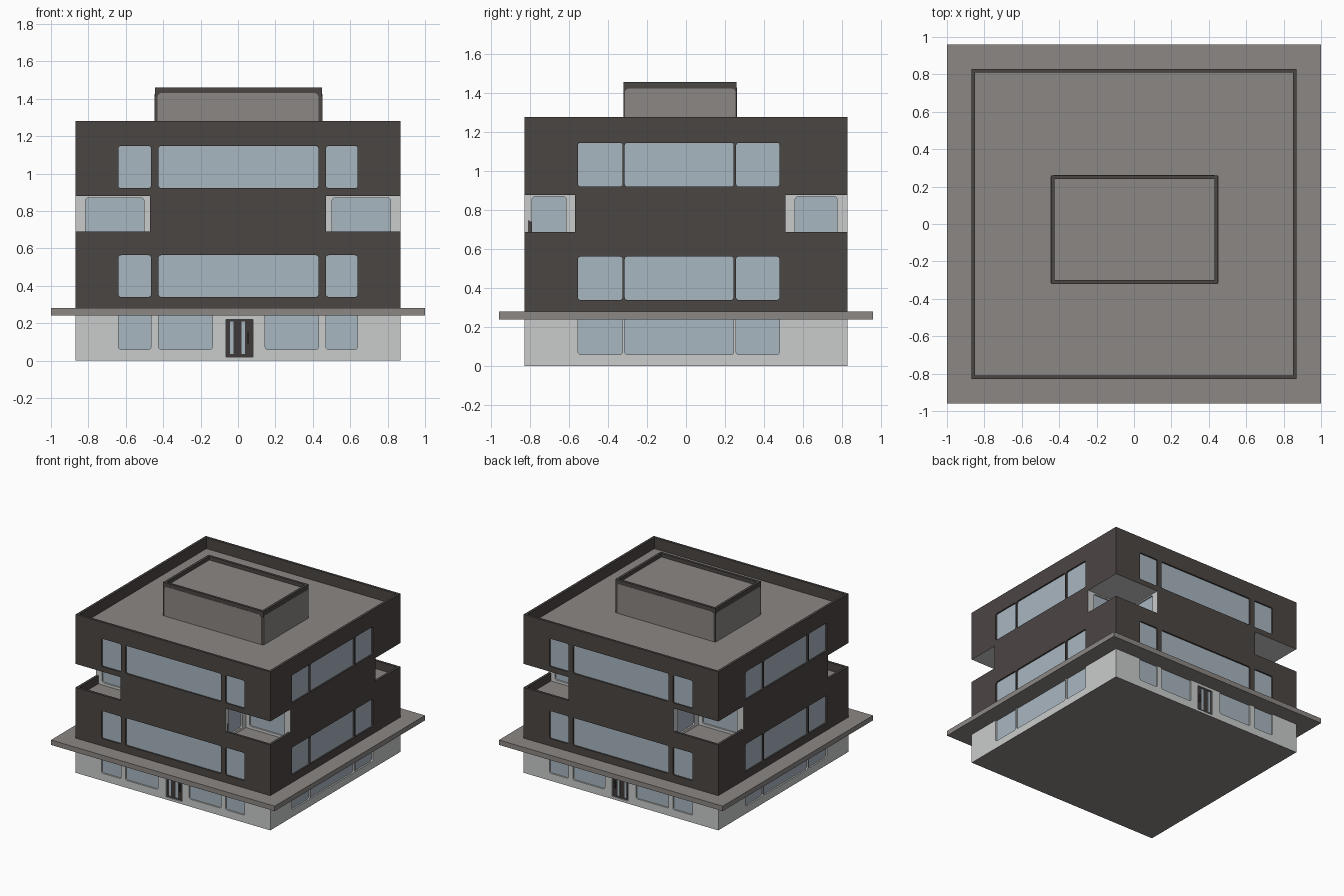
import bpy, bmesh, math

if "Cube" in bpy.data.objects:
    bpy.data.objects.remove(bpy.data.objects["Cube"])


def material(name, hexcol):
    lin = []
    for i in (0, 2, 4):
        c = int(hexcol[i:i + 2], 16) / 255
        lin.append(c / 12.92 if c <= 0.04045 else ((c + 0.055) / 1.055) ** 2.4)
    m = bpy.data.materials.new(name)
    m.diffuse_color = (*lin, 1)
    m.use_nodes = True
    m.node_tree.nodes["Principled BSDF"].inputs["Base Color"].default_value = m.diffuse_color
    return m


DARK = material("dark_cladding", "4B4644")
GREY = material("roof_grey", "8C8785")
LIGHT = material("light_render", "CACCCB")
GLASS = material("window_glass", "A9B7C0")
DOOR = material("door_dark", "3E3A39")

HX, HY = 0.87, 0.83          # half sizes of the building
NX, NY0, NY1 = 0.47, -0.57, 0.51   # balcony wall planes
RECESS = 0.015


def prism(bm, axis, u0, u1, z0, z1, d0, d1, r=0.0):
    """Rounded rectangle in (u, z), extruded along axis from d0 to d1."""
    pts = []
    if r:
        for cx, cz, a0 in ((u1 - r, z1 - r, 0), (u0 + r, z1 - r, 90),
                           (u0 + r, z0 + r, 180), (u1 - r, z0 + r, 270)):
            for k in range(4):
                a = math.radians(a0 + 30 * k)
                pts.append((cx + r * math.cos(a), cz + r * math.sin(a)))
    else:
        pts = [(u1, z1), (u0, z1), (u0, z0), (u1, z0)]
    rings = []
    for d in (d0, d1):
        rings.append([bm.verts.new((u, d, z) if axis == 'y' else (d, u, z)) for u, z in pts])
    n = len(pts)
    faces = [bm.faces.new(rings[0]), bm.faces.new(rings[1][::-1])]
    for i in range(n):
        j = (i + 1) % n
        faces.append(bm.faces.new((rings[0][j], rings[0][i], rings[1][i], rings[1][j])))
    bmesh.ops.recalc_face_normals(bm, faces=faces)


def finish(bm, name, *mats):
    me = bpy.data.meshes.new(name)
    bm.to_mesh(me)
    bm.free()
    for m in mats:
        me.materials.append(m)
    ob = bpy.data.objects.new(name, me)
    bpy.context.collection.objects.link(ob)
    return ob


def box(name, x0, x1, y0, y1, z0, z1, *mats):
    bm = bmesh.new()
    prism(bm, 'y', x0, x1, z0, z1, y0, y1)
    return finish(bm, name, *mats)


def cut(ob, bm):
    """Subtract everything in bm from ob."""
    cutter = finish(bm, "cutter")
    cutter.hide_render = True
    mod = ob.modifiers.new("cut", 'BOOLEAN')
    mod.operation, mod.solver, mod.object = 'DIFFERENCE', 'EXACT', cutter
    bpy.context.view_layer.objects.active = ob
    bpy.ops.object.modifier_apply(modifier=mod.name)
    bpy.data.objects.remove(cutter)


def paint(ob, rule):
    for p in ob.data.polygons:
        p.material_index = rule(p.center, p.normal)


glass = bmesh.new()


def window(holes, axis, s, plane, u0, u1, z0, z1, with_glass=True):
    """Recess in a wall facing s along axis, with a glass plate at its back."""
    prism(holes, axis, u0, u1, z0, z1, plane - s * RECESS, plane + s * 0.02, 0.014)
    if with_glass:
        e = 0.002
        prism(glass, axis, u0 - e, u1 + e, z0 - e, z1 + e,
              plane - s * (RECESS + 0.003), plane - s * (RECESS - 0.003), 0.014)


SIDE_Y = ((-0.555, -0.325), (-0.315, 0.245), (0.257, 0.48))
FRONT_X = ((-0.64, -0.465), (-0.425, 0.43), (0.47, 0.64))
GROUND_X = ((-0.64, -0.465), (-0.425, -0.135), (0.145, 0.43), (0.47, 0.64))

# Ground floor with windows and door openings front and back
ground = box("ground_floor", -HX, HX, -HY, HY, 0, 0.26, LIGHT, GREY)
holes = bmesh.new()
for s in (-1, 1):
    for a, b in GROUND_X:
        window(holes, 'y', s, s * HY, a, b, 0.06, 0.275)
    for a, b in SIDE_Y:
        window(holes, 'x', s, s * HX, a, b, 0.06, 0.275)
    prism(holes, 'y', -0.063, 0.08, 0.02, 0.22, s * (HY - RECESS), s * (HY + 0.02))
cut(ground, holes)
paint(ground, lambda c, n: 1 if n.z < -0.5 and c.z < 0.01 else 0)

# Doors with two glass strips and a handle
for s, tag in ((-1, "front"), (1, "back")):
    bm = bmesh.new()
    prism(bm, 'y', -0.064, 0.081, 0.019, 0.221, s * (HY - 0.02), s * (HY - 0.011))
    prism(bm, 'y', 0.052, 0.06, 0.09, 0.15, s * (HY - 0.012), s * (HY - 0.002))
    finish(bm, tag + "_door", DOOR)
    for a, b in ((-0.044, -0.024), (0.018, 0.038)):
        prism(glass, 'y', a, b, 0.035, 0.21, s * (HY - 0.013), s * (HY - 0.009))

# Canopy slab
box("canopy_slab", -1, 1, -0.96, 0.96, 0.24, 0.28, GREY)

# Upper floors: corner balconies, then balcony wells and roof deck, then windows
upper = box("upper_floors", -HX, HX, -HY, HY, 0.27, 1.28, DARK, GREY, LIGHT)
notches, wells, holes = bmesh.new(), bmesh.new(), bmesh.new()
prism(wells, 'y', -HX + 0.02, HX - 0.02, 1.19, 1.4, -HY + 0.02, HY - 0.02)
for sx in (-1, 1):
    xs = sorted((sx * NX, sx * 1.0))
    xw = sorted((sx * NX, sx * (HX - 0.02)))
    xg = sorted((sx * 0.503, sx * 0.815))
    for sy, ny, yg in ((-1, NY0, (-0.79, -0.615)), (1, NY1, (0.56, 0.775))):
        prism(notches, 'y', *xs, 0.69, 0.88, ny, sy * 1.0)
        prism(wells, 'y', *xw, 0.625, 0.75, ny, sy * (HY - 0.02))
        window(holes, 'y', sy, ny, *xg, 0.645, 0.87)
        window(holes, 'x', sx, sx * NX, *yg, 0.645, 0.87)
for s in (-1, 1):
    for z0, z1 in ((0.34, 0.563), (0.922, 1.147)):
        for a, b in FRONT_X:
            window(holes, 'y', s, s * HY, a, b, z0, z1)
        for a, b in SIDE_Y:
            window(holes, 'x', s, s * HX, a, b, z0, z1)
for cutter in (notches, wells, holes):
    cut(upper, cutter)


def upper_rule(c, n):
    if n.z > 0.5 and (abs(c.z - 1.19) < 0.005 or abs(c.z - 0.625) < 0.005):
        return 1                                   # decks
    if n.z > 0.5 and abs(c.z - 0.69) < 0.005:
        return 0                                   # balcony parapet top
    if n.z < -0.5 and abs(c.z - 0.88) < 0.005:
        return 2                                   # balcony ceiling
    inside = abs(c.x) < HX - 0.03 and abs(c.y) < HY - 0.03
    return 2 if inside and 0.62 < c.z < 0.885 else 0


paint(upper, upper_rule)

# Rooftop plant room with sunken top and grey side panels
X0, X1, Y0, Y1 = -0.445, 0.45, -0.32, 0.26
room = box("roof_room", X0, X1, Y0, Y1, 1.18, 1.46, DARK, GREY)
top = bmesh.new()
prism(top, 'y', X0 + 0.02, X1 - 0.02, 1.43, 1.5, Y0 + 0.02, Y1 - 0.02)
cut(room, top)
paint(room, lambda c, n: 1 if n.z > 0.5 and c.z < 1.45 else 0)
panels = bmesh.new()
for y in (Y0, Y1):
    prism(panels, 'y', X0 + 0.015, X1 - 0.02, 1.15, 1.43, y - 0.002, y + 0.002, 0.02)
for x in (X0, X1):
    prism(panels, 'x', Y0 + 0.006, Y1 - 0.005, 1.15, 1.425, x - 0.002, x + 0.002, 0.02)
finish(panels, "roof_room_panels", GREY)

finish(glass, "window_panes", GLASS)
